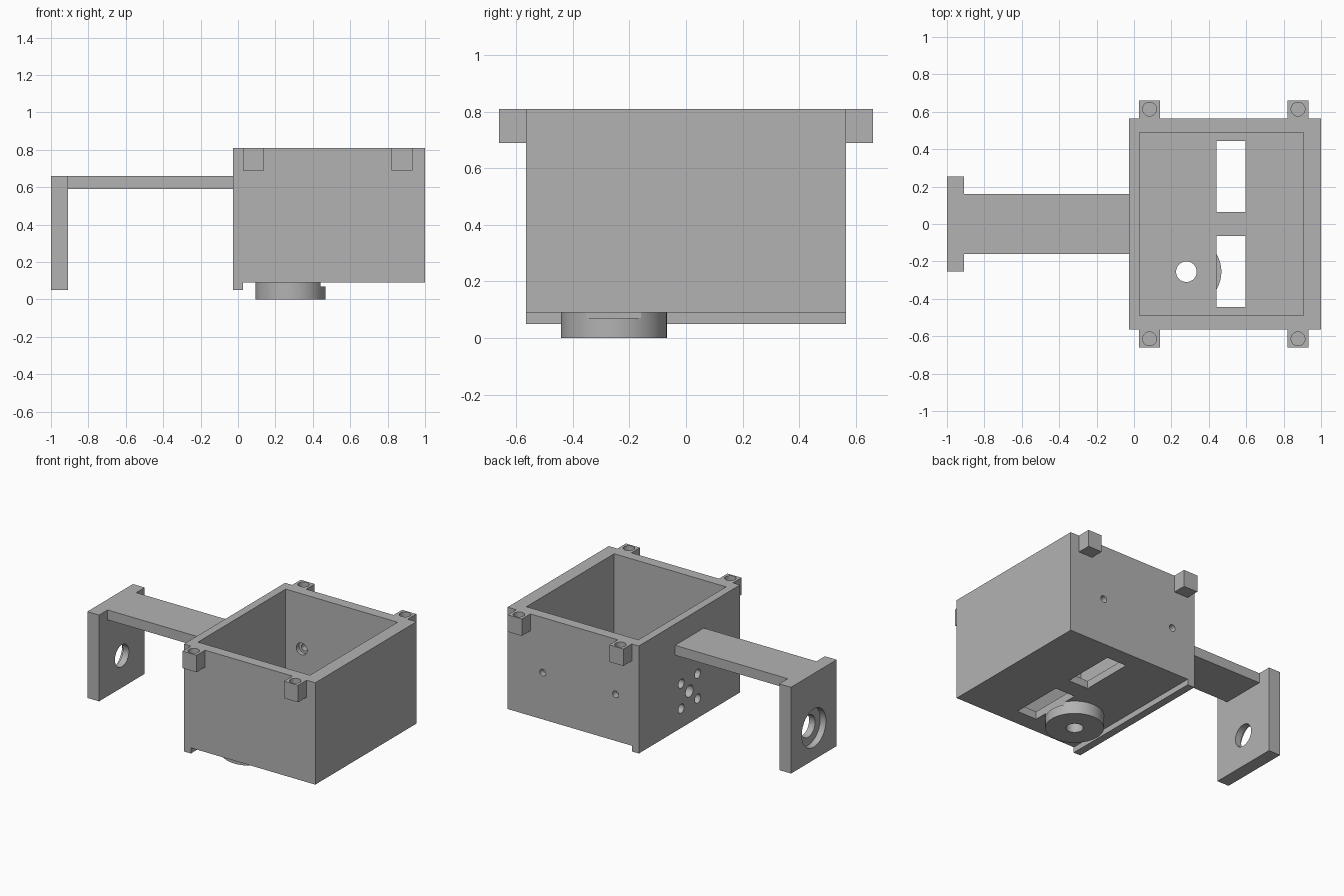
import bpy, bmesh
from math import pi
from mathutils import Matrix, Vector

if "Cube" in bpy.data.objects:
    bpy.data.objects.remove(bpy.data.objects["Cube"])

grey = bpy.data.materials.new("plain_grey")
grey.use_nodes = True
colour = (0.45, 0.45, 0.45, 1)
grey.diffuse_color = colour
grey.node_tree.nodes["Principled BSDF"].inputs["Base Color"].default_value = colour


def finish(name, bm):
    bmesh.ops.recalc_face_normals(bm, faces=bm.faces)
    mesh = bpy.data.meshes.new(name)
    bm.to_mesh(mesh)
    bm.free()
    mesh.materials.append(grey)
    obj = bpy.data.objects.new(name, mesh)
    bpy.context.collection.objects.link(obj)
    return obj


def block(name, x, y, z):
    bm = bmesh.new()
    bmesh.ops.create_cube(bm, size=1)
    for v in bm.verts:
        v.co = [a + (b - a) * (c + 0.5) for (a, b), c in zip((x, y, z), v.co)]
    return finish(name, bm)


def cylinder(name, centre, radius, length, axis="Z", sides=48):
    bm = bmesh.new()
    turn = {"X": Matrix.Rotation(pi / 2, 4, "Y"),
            "Y": Matrix.Rotation(pi / 2, 4, "X"),
            "Z": Matrix.Identity(4)}[axis]
    bmesh.ops.create_cone(bm, cap_ends=True, segments=sides, radius1=radius,
                          radius2=radius, depth=length,
                          matrix=Matrix.Translation(centre) @ turn)
    return finish(name, bm)


def activate(obj):
    bpy.ops.object.select_all(action="DESELECT")
    obj.select_set(True)
    bpy.context.view_layer.objects.active = obj


def cut(obj, *cutters):
    # Subtract each cutter in turn, then discard it
    for cutter in cutters:
        cutter.hide_render = True
        mod = obj.modifiers.new("cut", "BOOLEAN")
        mod.operation = "DIFFERENCE"
        mod.solver = "EXACT"
        mod.object = cutter
        activate(obj)
        bpy.ops.object.modifier_apply(modifier=mod.name)
        bpy.data.objects.remove(cutter)


def slot(side):
    return block("slot_cutter", (0.44, 0.595), sorted((side * 0.065, side * 0.445)), (0.07, 0.3))


# Box body: side profile with a lip under the left wall, drawn along y
bm = bmesh.new()
profile = [(-0.027, 0.05), (0.027, 0.05), (0.027, 0.09), (1, 0.09), (1, 0.81), (-0.027, 0.81)]
face = bm.faces.new([bm.verts.new((x, -0.565, z)) for x, z in profile])
sweep = bmesh.ops.extrude_face_region(bm, geom=[face])
bmesh.ops.translate(bm, vec=Vector((0, 1.13, 0)),
                    verts=[g for g in sweep["geom"] if isinstance(g, bmesh.types.BMVert)])
box = finish("box_body", bm)

# Open cavity, floor slots and floor hole
hub = (0.28, -0.255)
cut(box, block("cavity_cutter", (0.03, 0.905), (-0.49, 0.49), (0.145, 1)),
    slot(1), slot(-1),
    cylinder("hole_cutter", (*hub, 0.1), 0.055, 0.3))

# Back wall screw holes, widened on the inside
for x in (0.155, 0.725):
    cut(box, cylinder("hole_cutter", (x, 0.53, 0.42), 0.024, 0.2, "Y", 32),
        cylinder("bore_cutter", (x, 0.47, 0.42), 0.042, 0.1, "Y", 32))

# Left wall: bearing hole with four screw holes around it
axle_z = 0.275
cut(box, cylinder("hole_cutter", (0, 0, axle_z), 0.042, 0.2, "X", 32))
for y in (-0.092, 0.092):
    for dz in (-0.088, 0.088):
        cut(box, cylinder("hole_cutter", (0, y, axle_z + dz), 0.032, 0.2, "X", 32))

# Round boss under the floor, clipped by the front slot
boss = cylinder("bottom_boss", (*hub, 0.045), 0.187, 0.09, sides=96)
cut(boss, cylinder("hole_cutter", (*hub, 0.05), 0.055, 0.3), slot(-1))

# Screw tabs with blind holes at the rim
tabs = []
for side, depth in ((-1, "front"), (1, "back")):
    for x, hand in ((0.083, "right"), (0.877, "left")):
        tab = block(f"{depth}_{hand}_tab", (x - 0.055, x + 0.055),
                    sorted((side * 0.565, side * 0.66)), (0.69, 0.81))
        cut(tab, cylinder("hole_cutter", (x, side * 0.614, 0.81), 0.037, 0.18, sides=32))
        tabs.append(tab)

# Arm and hanging end plate with a counterbored hole
arm = block("arm", (-0.91, -0.027), (-0.16, 0.16), (0.59, 0.66))
plate = block("end_plate", (-1, -0.908), (-0.255, 0.255), (0.05, 0.66))
cut(plate, cylinder("hole_cutter", (-0.95, 0, axle_z), 0.078, 0.3, "X"),
    cylinder("bore_cutter", (-1.005, 0, axle_z), 0.135, 0.1, "X"))

for obj in [box, boss, arm, plate, *tabs]:
    activate(obj)
    bpy.ops.object.shade_smooth_by_angle()
